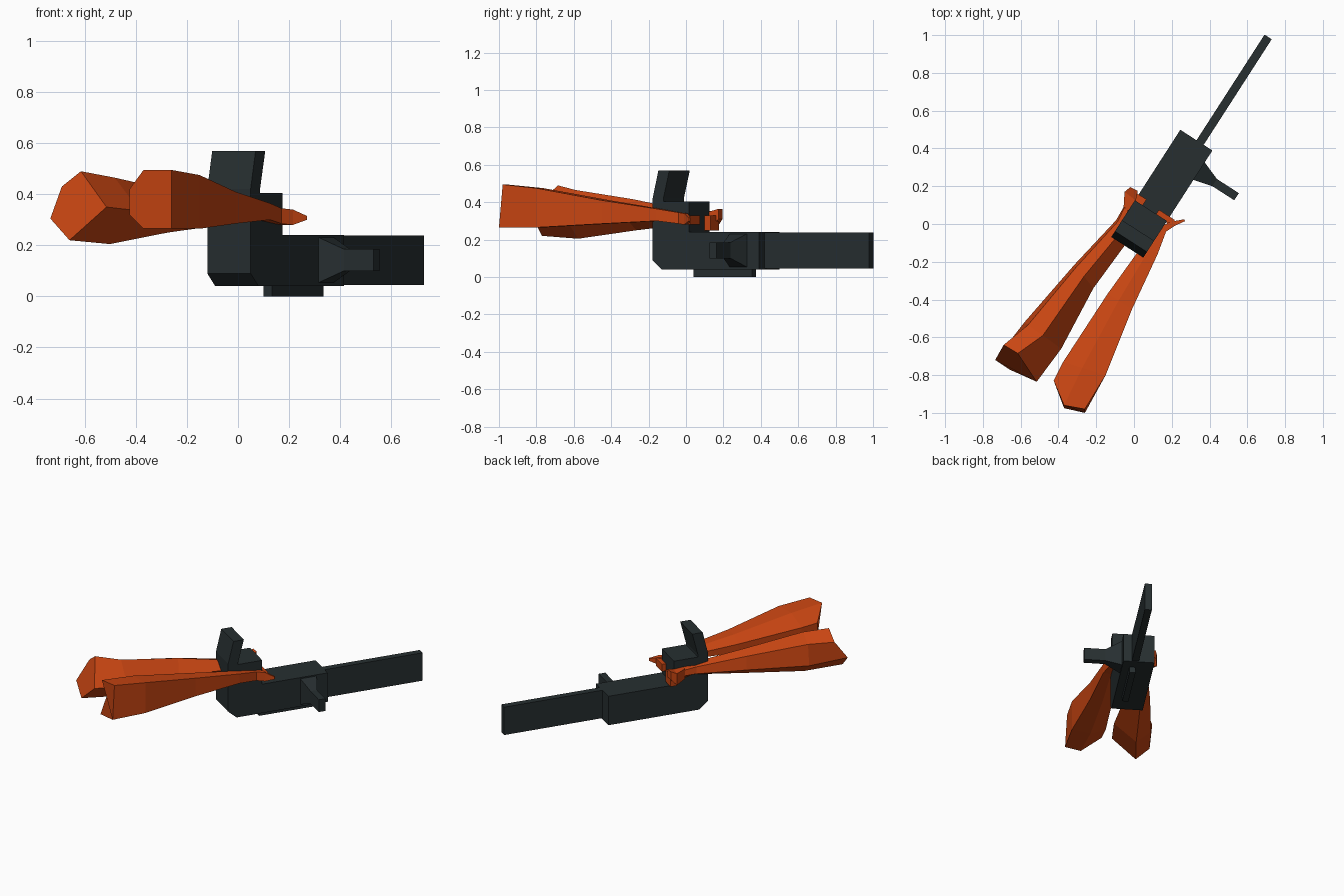
import bpy, bmesh, math
from mathutils import Vector

if "Cube" in bpy.data.objects:
    bpy.data.objects.remove(bpy.data.objects["Cube"])

# Weapon axis is turned in plan: u runs along the barrel, v to its right
ANG = math.radians(57.2)
C, S = math.cos(ANG), math.sin(ANG)


def uvz(u, v, z):
    return Vector((u * C + v * S, u * S - v * C, z))


def material(name, color):
    m = bpy.data.materials.new(name)
    m.diffuse_color = (*color, 1)
    m.use_nodes = True
    m.node_tree.nodes["Principled BSDF"].inputs["Base Color"].default_value = m.diffuse_color
    return m


DARK = material("dark_metal", (0.02, 0.028, 0.03))
ORANGE = material("orange_sleeve", (0.58, 0.06, 0.006))


def loft(name, rings, mat):
    """Skin a list of equal-length point rings and cap both ends."""
    bm = bmesh.new()
    vs = [[bm.verts.new(p) for p in ring] for ring in rings]
    n = len(rings[0])
    for a, b in zip(vs, vs[1:]):
        for i in range(n):
            j = (i + 1) % n
            bm.faces.new((a[i], a[j], b[j], b[i]))
    bm.faces.new(vs[0][::-1])
    bm.faces.new(vs[-1])
    bmesh.ops.recalc_face_normals(bm, faces=bm.faces)
    me = bpy.data.meshes.new(name)
    bm.to_mesh(me)
    bm.free()
    me.materials.append(mat)
    ob = bpy.data.objects.new(name, me)
    bpy.context.collection.objects.link(ob)
    return ob


def slab(name, profile, v0, v1, mat=DARK):
    """Extrude a (u, z) side profile across the weapon's width."""
    return loft(name, [[uvz(u, v, z) for u, z in profile] for v in (v0, v1)], mat)


def box(name, u0, u1, v0, v1, z0, z1, mat=DARK):
    return slab(name, [(u0, z0), (u1, z0), (u1, z1), (u0, z1)], v0, v1, mat)


def section(pattern, l, r, z0, z1):
    """Arm cross-section between plan points l and r, from z0 to z1."""
    return [Vector((l[0] + (r[0] - l[0]) * a, l[1] + (r[1] - l[1]) * a,
                    z0 + (z1 - z0) * b)) for a, b in pattern]


# Weapon body, barrel and underside rail
box("receiver", -0.06, 0.552, -0.064, 0.138, 0.04, 0.24)
box("barrel", 0.54, 1.217, 0.038, 0.083, 0.045, 0.238)
box("bottom_rail", 0.105, 0.479, 0.05, 0.09, 0.0, 0.05)

# Rear column with bent top, and the grip block in front of it
slab("rear_column", [(-0.065, 0.04), (-0.123, 0.09), (-0.123, 0.42), (-0.087, 0.57),
                     (-0.017, 0.57), (-0.055, 0.42), (-0.055, 0.04)], -0.064, 0.138)
box("grip_block", -0.06, 0.108, -0.064, 0.138, 0.23, 0.405)

# Side lever flaring into the receiver
loft("side_lever", [[uvz(u, v, z) for u, z in ((u0, z0), (u1, z0), (u1, z1), (u0, z1))]
                    for v, u0, u1, z0, z1 in ((0.13, 0.365, 0.48, 0.05, 0.235),
                                              (0.24, 0.393, 0.438, 0.1, 0.185),
                                              (0.378, 0.393, 0.438, 0.1, 0.185))], DARK)

# Left arm: five-sided sleeve
five = [(0, .3), (.1, .83), (.5, 1), (1, .5), (.4, 0)]
cap = [Vector(p) for p in ((-.735, -.72, .305), (-.69, -.64, .43), (-.615, -.685, .49),
                           (-.515, -.835, .35), (-.66, -.77, .22))]
loft("left_arm", [cap,
                  section(five, (-.58, -.52), (-.385, -.66), .205, .465),
                  section(five, (-.315, -.215), (-.215, -.34), .25, .415),
                  section(five, (-.095, .02), (-.01, -.06), .28, .36),
                  section(five, (-.055, .09), (-.01, .06), .285, .355)], ORANGE)

# Right arm: six-sided sleeve
six = [(0, .25), (0, .7), (.45, 1), (1, 1), (1, 0), (.45, 0)]
cap = [Vector(p) for p in ((-.425, -.83, .32), (-.425, -.83, .42), (-.37, -.96, .495),
                           (-.26, -.98, .495), (-.26, -1.0, .265), (-.37, -.975, .265))]
loft("right_arm", [cap,
                   section(six, (-.375, -.73), (-.15, -.8), .265, .475),
                   section(six, (-.14, -.37), (-.01, -.45), .285, .41),
                   section(six, (.04, -.12), (.125, -.16), .3, .365),
                   section(six, (.12, -.03), (.17, -.04), .285, .345)], ORANGE)


# Hands: palms along the block sides, thumbs and fingers around its front
def taper(name, sections):
    """Four-sided tapered piece from (left, right, z0, z1) sections."""
    four = [(0, 0), (1, 0), (1, 1), (0, 1)]
    loft(name, [section(four, *s) for s in sections], ORANGE)


taper("left_palm", [((-.055, .09), (-.01, .06), .285, .355),
                    ((-.05, .17), (.01, .125), .27, .35),
                    ((-.02, .195), (.02, .175), .31, .365)])
taper("right_thumb", [((.12, -.03), (.17, -.04), .285, .345),
                      ((.185, .01), (.215, -.01), .28, .34),
                      ((.265, .025), (.27, .015), .3, .315)])
box("left_fingers", 0.105, 0.145, -0.1, -0.015, 0.25, 0.33, ORANGE)
box("right_fingers", 0.1, 0.135, 0.07, 0.17, 0.28, 0.33, ORANGE)
